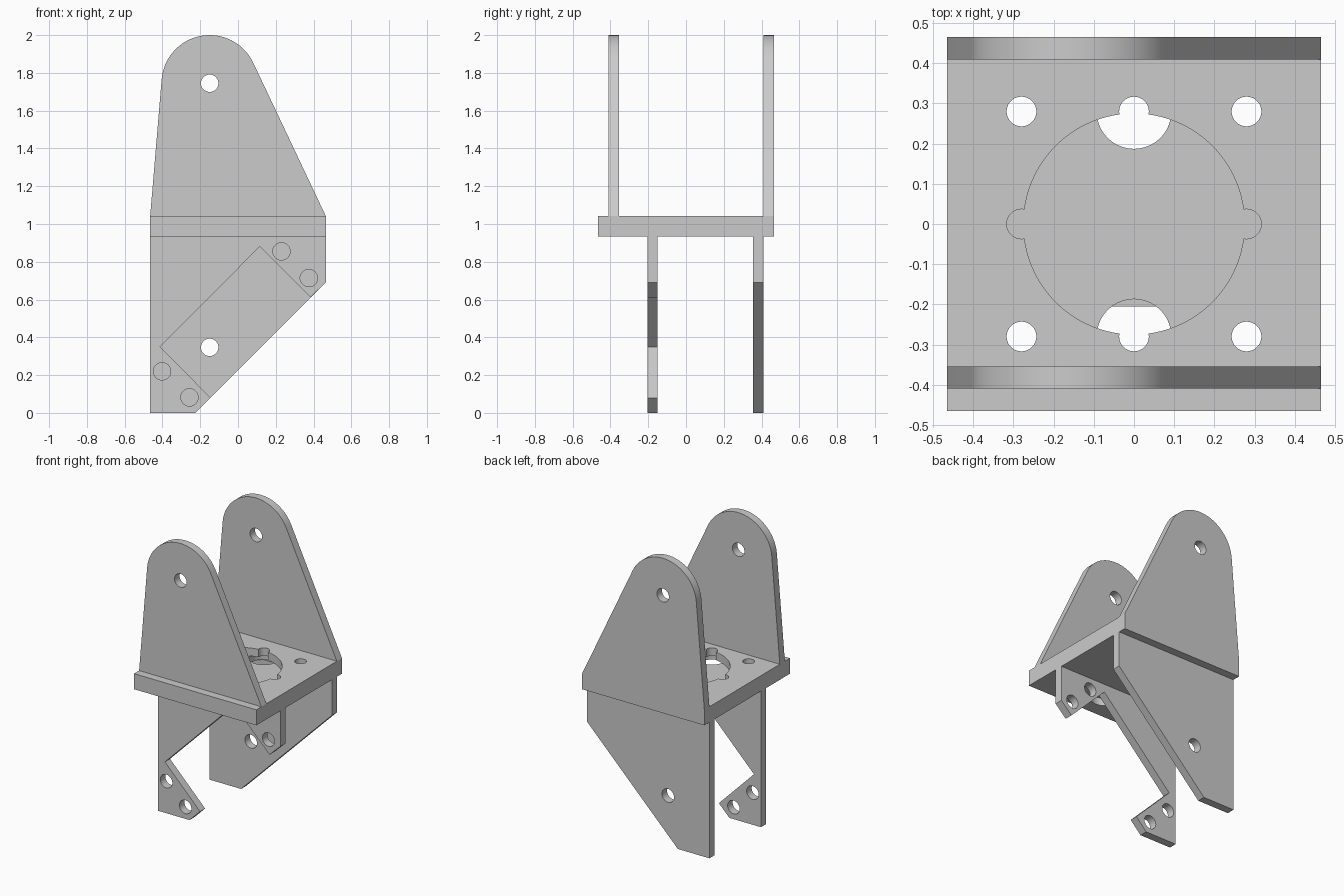
import bpy, bmesh
from math import cos, sin, pi, radians, atan2, acos, hypot

if "Cube" in bpy.data.objects:
    bpy.data.objects.remove(bpy.data.objects["Cube"], do_unlink=True)

HALF = 0.465                  # half width of the base plate
BOTTOM, FLOOR, TOP = 0.935, 0.987, 1.042
THICK = 0.055                 # sheet thickness of the upright plates

grey = bpy.data.materials.new("light_grey")
grey.use_nodes = True
colour = (0.6, 0.6, 0.6, 1)
grey.diffuse_color = colour
grey.node_tree.nodes["Principled BSDF"].inputs["Base Color"].default_value = colour


def arc(cx, cy, r, start, end, n):
    """Points on an arc, both ends included."""
    angles = [start + (end - start) * i / n for i in range(n + 1)]
    return [(cx + r * cos(a), cy + r * sin(a)) for a in angles]


def circle(cx, cy, r, n=40):
    return arc(cx, cy, r, 0, 2 * pi, n)[:-1]


def prism(name, outline, axis, low, high):
    """Extrude a flat outline along y or z."""
    def place(p, d):
        return (p[0], d, p[1]) if axis == "y" else (p[0], p[1], d)
    bm = bmesh.new()
    a = [bm.verts.new(place(p, low)) for p in outline]
    b = [bm.verts.new(place(p, high)) for p in outline]
    bm.faces.new(a)
    bm.faces.new(b)
    for i in range(len(a)):
        j = (i + 1) % len(a)
        bm.faces.new((a[i], a[j], b[j], b[i]))
    bmesh.ops.recalc_face_normals(bm, faces=bm.faces)
    mesh = bpy.data.meshes.new(name)
    bm.to_mesh(mesh)
    bm.free()
    mesh.materials.append(grey)
    obj = bpy.data.objects.new(name, mesh)
    bpy.context.collection.objects.link(obj)
    return obj


def cut(obj, cutters):
    """Subtract the cutters, bake the result and shade it."""
    for c in cutters:
        c.hide_render = True
        mod = obj.modifiers.new("cut", "BOOLEAN")
        mod.operation, mod.solver, mod.object = "DIFFERENCE", "EXACT", c
    bpy.context.view_layer.update()
    graph = bpy.context.evaluated_depsgraph_get()
    baked = bpy.data.meshes.new_from_object(obj.evaluated_get(graph))
    obj.modifiers.clear()
    obj.data = baked
    for c in cutters:
        bpy.data.objects.remove(c, do_unlink=True)
    bpy.ops.object.select_all(action="DESELECT")
    obj.select_set(True)
    bpy.context.view_layer.objects.active = obj
    bpy.ops.object.shade_smooth_by_angle(angle=radians(25))


def upright(name, outline, y, holes):
    obj = prism(name, outline, "y", y, y + THICK)
    cut(obj, [prism("cutter", circle(x, z, 0.046), "y", y - 0.1, y + 0.2)
              for x, z in holes])


# Base plate with a lobed pocket, two openings in its floor and corner holes
LOBE, R_POCKET, R_LOBE = 0.28, 0.275, 0.037
phi = R_LOBE / R_POCKET
flare = atan2(R_POCKET * sin(phi), R_POCKET * cos(phi) - LOBE)
pocket = []
for k in range(4):
    turn = k * pi / 2
    pocket += arc(LOBE * cos(turn), LOBE * sin(turn), R_LOBE,
                  turn - flare, turn + flare, 16)
    pocket += arc(0, 0, R_POCKET, turn + phi, turn + pi / 2 - phi, 20)[1:-1]

plate = prism("base_plate", [(-HALF, -HALF), (HALF, -HALF), (HALF, HALF), (-HALF, HALF)],
              "z", BOTTOM, TOP)
cutters = [prism("cutter", pocket, "z", FLOOR, TOP + 0.1)]
for s in (-1, 1):
    cutters.append(prism("cutter", circle(0, s * LOBE, 0.093), "z",
                         BOTTOM - 0.1, FLOOR + 0.0005))
    for t in (-1, 1):
        cutters.append(prism("cutter", circle(s * LOBE, t * LOBE, R_LOBE), "z",
                             BOTTOM - 0.1, TOP + 0.1))
cut(plate, cutters)

# Upper cheeks: straight sides running tangent into a round top
CX, CZ, R = -0.15, 1.745, 0.255


def tangent_angle(x, side):
    dx, dz = x - CX, TOP - CZ
    return atan2(dz, dx) + side * acos(R / hypot(dx, dz))


start = tangent_angle(HALF, 1)
end = tangent_angle(-HALF, -1) % (2 * pi)
cheek = [(-HALF, TOP), (HALF, TOP)] + arc(CX, CZ, R, start, end, 40)
upright("front_upper_cheek", cheek, -0.41, [(CX, CZ)])
upright("back_upper_cheek", cheek, HALF - THICK, [(CX, CZ)])

# Lower plates: a plain one behind, a notched one in front
top_edge = [(HALF, BOTTOM), (-HALF, BOTTOM), (-HALF, 0), (-0.225, 0)]
upright("back_lower_plate", top_edge + [(HALF, 0.69)], 0.355, [(CX, 0.347)])

notch = [(-0.145, 0.08), (-0.412, 0.35), (0.115, 0.88), (0.383, 0.612)]
upright("front_lower_plate", top_edge + notch + [(HALF, 0.69)], -0.205,
        [(-0.402, 0.22), (-0.257, 0.082), (0.23, 0.855), (0.375, 0.714)])
